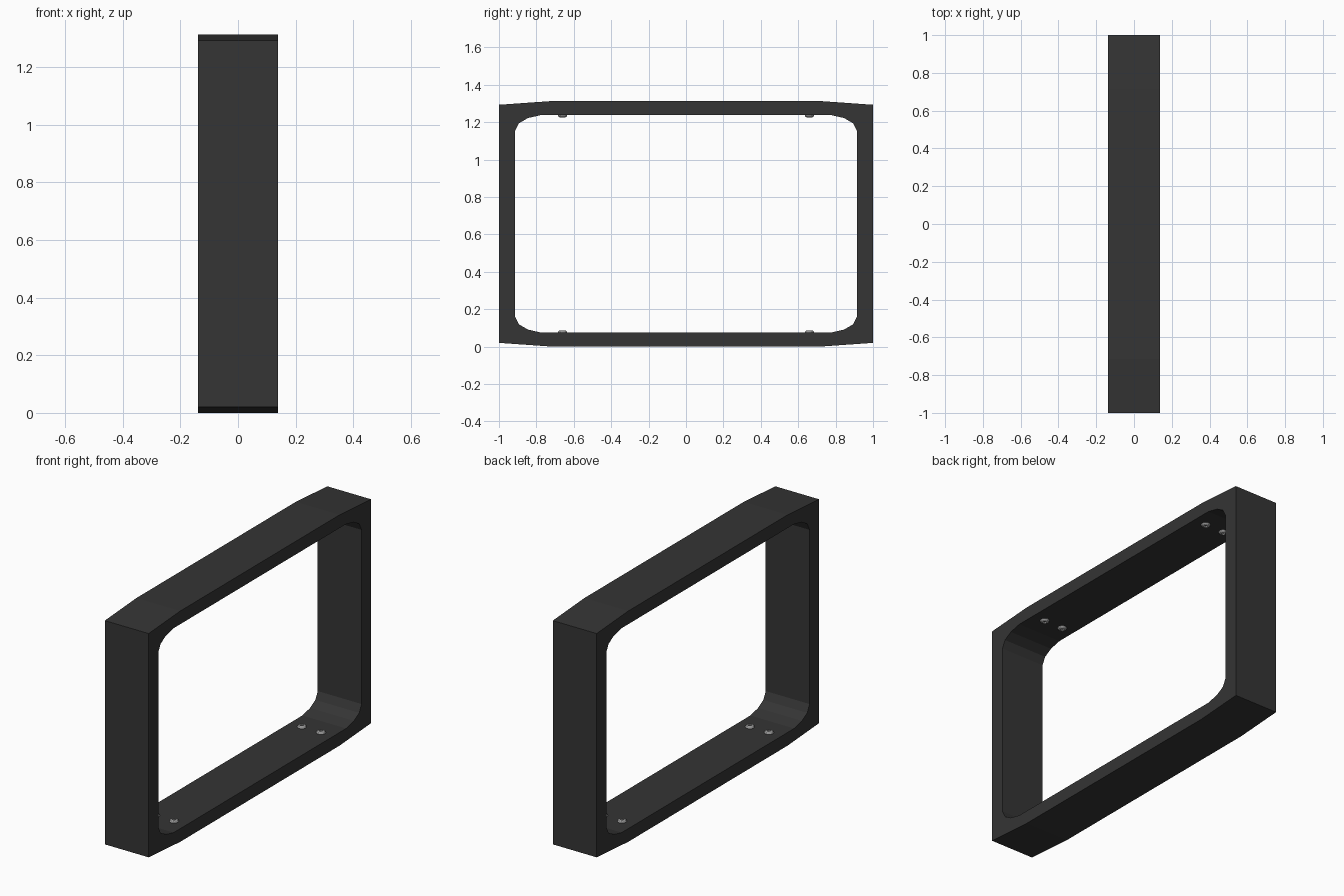
import bpy, bmesh
from math import pi, cos, sin

if "Cube" in bpy.data.objects:
    bpy.data.objects.remove(bpy.data.objects["Cube"])

W, H = 0.138, 1.313      # half depth, height
MID = H / 2


def material(name, v):
    m = bpy.data.materials.new(name)
    m.diffuse_color = (v, v, v, 1)
    m.use_nodes = True
    m.node_tree.nodes["Principled BSDF"].inputs["Base Color"].default_value = m.diffuse_color
    return m


def make_object(name, bm, mat):
    bmesh.ops.recalc_face_normals(bm, faces=bm.faces)
    me = bpy.data.meshes.new(name)
    bm.to_mesh(me)
    bm.free()
    me.materials.append(mat)
    ob = bpy.data.objects.new(name, me)
    bpy.context.collection.objects.link(ob)
    return ob


def mirror4(quarter):
    # closed loop from one quarter profile running from the side to the top
    q = [(y, z - MID) for y, z in quarter]
    r = q[::-1]
    loop = q + [(-y, z) for y, z in r] + [(-y, -z) for y, z in q] + [(y, -z) for y, z in r]
    return [(y, z + MID) for y, z in loop]


black = material("black", 0.035)
steel = material("steel", 0.3)

# Frame: quarter profiles paired point by point, outer and inner
outer = mirror4([(1, 1.15), (1, 1.22), (1, 1.293), (0.716, H)])
inner = mirror4([(0.914, 1.152), (0.893, 1.194), (0.845, 1.222), (0.775, 1.238)])
bm = bmesh.new()
rings = [[bm.verts.new((x, y, z)) for y, z in prof]
         for x, prof in ((-W, outer), (W, outer), (W, inner), (-W, inner))]
n = len(outer)
for k in range(4):
    a, b = rings[k], rings[(k + 1) % 4]
    for i in range(n):
        j = (i + 1) % n
        bm.faces.new((a[i], a[j], b[j], b[i]))
make_object("frame", bm, black)


# Button-head screws with hexagonal sockets, on the inner top and bottom
def screw(name, x, y, z, d):
    # (radius, height, is_socket) from the rim to the socket floor
    steps = [(0.025, -0.004, 0), (0.025, 0.003, 0), (0.021, 0.009, 0),
             (0.015, 0.012, 0), (0.011, 0.012, 1), (0.011, 0.003, 1)]
    bm = bmesh.new()
    loops = []
    for r, h, hexa in steps:
        ring = []
        for i in range(12):
            t = i * pi / 6
            rr = r * cos(pi / 6) if hexa and i % 2 else r
            ring.append(bm.verts.new((x + rr * cos(t), y + rr * sin(t), z + d * h)))
        loops.append(ring)
    for a, b in zip(loops, loops[1:]):
        for i in range(12):
            j = (i + 1) % 12
            bm.faces.new((a[i], a[j], b[j], b[i]))
    bm.faces.new(loops[0])
    bm.faces.new(loops[-1])
    make_object(name, bm, steel)


for level, z, d in (("bottom", 0.075, 1), ("top", 1.238, -1)):
    for y in (-0.66, 0.66):
        for x in (-0.06, 0.06):
            screw(level + "_screw", x, y, z, d)
